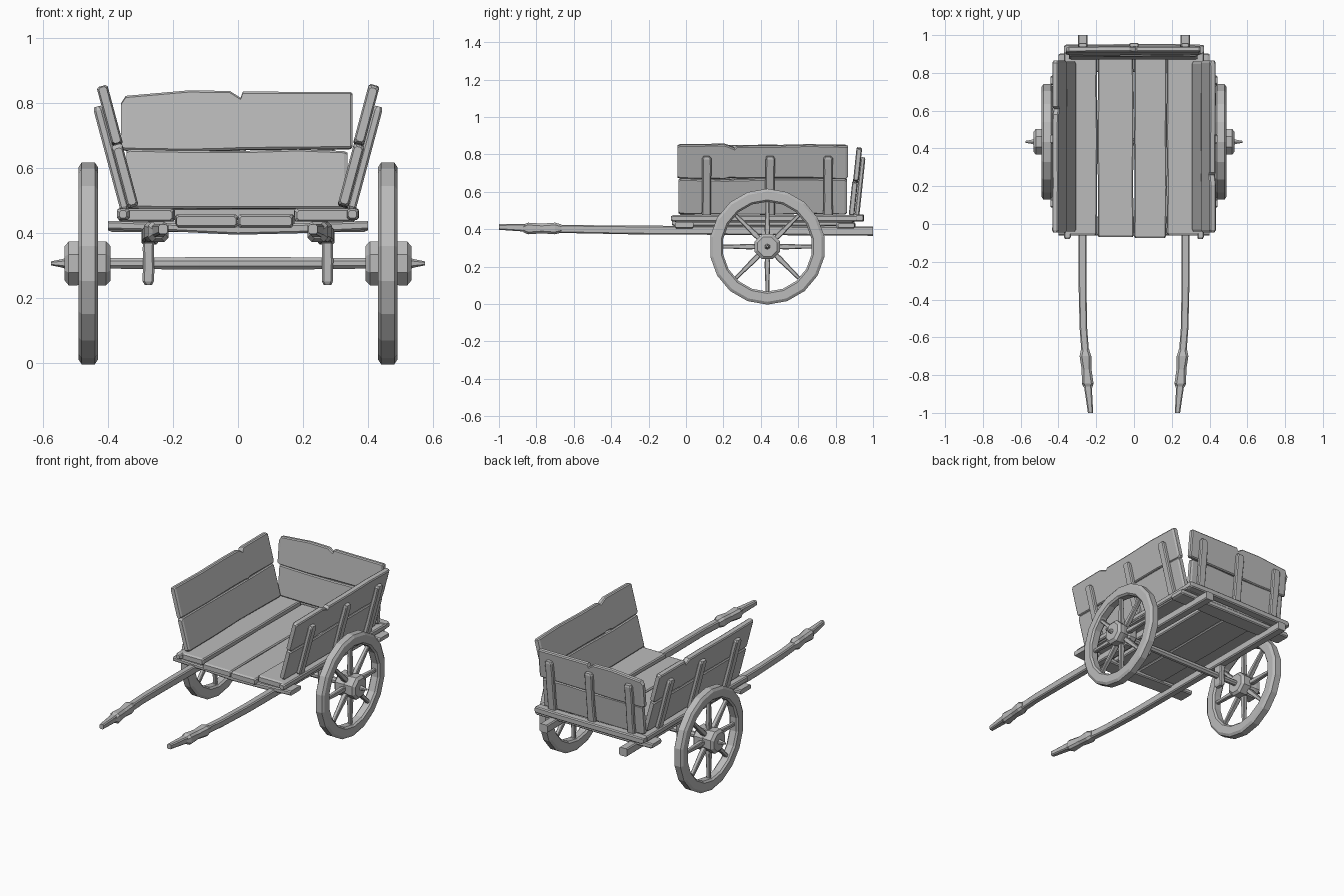
import bpy, bmesh, math, random
from mathutils import Vector, Matrix

random.seed(4)
cube = bpy.data.objects.get("Cube")
if cube:
    bpy.data.objects.remove(cube)

wood = bpy.data.materials.new("weathered_grey_wood")
wood.use_nodes = True
GREY = (0.5, 0.5, 0.5, 1)
wood.diffuse_color = GREY
wood.node_tree.nodes["Principled BSDF"].inputs["Base Color"].default_value = GREY

X, Y, Z = Vector((1, 0, 0)), Vector((0, 1, 0)), Vector((0, 0, 1))


def finish(name, bm):
    bmesh.ops.recalc_face_normals(bm, faces=bm.faces)
    mesh = bpy.data.meshes.new(name)
    bm.to_mesh(mesh)
    bm.free()
    mesh.materials.append(wood)
    obj = bpy.data.objects.new(name, mesh)
    bpy.context.collection.objects.link(obj)
    return obj


def skin(name, rings, caps=True, loop=False):
    """Join rings of points into one flat-faced surface."""
    bm = bmesh.new()
    rows = [[bm.verts.new(p) for p in ring] for ring in rings]
    n = len(rows[0])
    pairs = list(zip(rows, rows[1:])) + ([(rows[-1], rows[0])] if loop else [])
    for a, b in pairs:
        for i in range(n):
            j = (i + 1) % n
            bm.faces.new((a[i], a[j], b[j], b[i]))
    if caps and not loop:
        bm.faces.new(rows[0])
        bm.faces.new(rows[-1])
    return finish(name, bm)


def rect(u0, u1, v0, v1, c):
    """Rectangle with chamfered corners."""
    return [(u0 + c, v0), (u1 - c, v0), (u1, v0 + c), (u1, v1 - c),
            (u1 - c, v1), (u0 + c, v1), (u0, v1 - c), (u0, v0 + c)]


def beam(name, origin, axes, sections, chamfer=0.006):
    """Loft chamfered rectangles; each section is (t, u0, u1, v0, v1)."""
    o = Vector(origin)
    t_ax, u_ax, v_ax = axes
    return skin(name, [[o + t_ax * t + u_ax * u + v_ax * v for u, v in rect(*s, chamfer)]
                       for t, *s in sections])


def plank(name, origin, axes, length, width, thick, wobble=0.004, notch=None, chamfer=0.006):
    """Hand-cut board: wavering edges, softened ends, optional split in its upper edge."""
    h, w, d = length / 2, width / 2, thick / 2
    ts = [-h, -h + 0.012, -h * 0.45, h * 0.1, h * 0.55, h - 0.012, h]
    if notch is not None:
        ts = sorted(ts + [notch - 0.03, notch, notch + 0.012])
    rows = []
    for t in ts:
        end = 0.006 if abs(t) == h else 0
        cut = 0.022 if t == notch else 0
        a, b = (random.uniform(-wobble, wobble) for _ in range(2))
        e = min(end, d * 0.3)
        rows.append((t, -w + end + a, w - end - cut + b, -d + e, d - e))
    return beam(name, origin, axes, rows, min(chamfer, d * 0.5))


def lathe(name, centre, profile, sides, closed=False):
    """Spin (x, radius) points around the x axis."""
    rings = []
    for x, r in profile:
        ring = []
        for i in range(sides):
            a = math.tau * (i + 0.5) / sides
            ring.append(Vector(centre) + Vector((x, r * math.cos(a), r * math.sin(a))))
        rings.append(ring)
    return skin(name, rings, loop=closed)


# Floor boards, the inner ones sagging a little
for i, (x0, x1, z, front) in enumerate([(-0.365, -0.195, 0.455, -0.06), (-0.193, -0.003, 0.437, -0.07),
                                        (0, 0.172, 0.437, -0.075), (0.175, 0.36, 0.455, -0.06)]):
    plank(f"floor_board_{i}", ((x0 + x1) / 2, (front + 0.9) / 2, z), (Y, X, Z),
          0.9 - front, x1 - x0, 0.04, 0.003)

# Frame under the floor
beam("front_crossbeam", (0, -0.01, 0), (X, Y, Z),
     [(-0.4, -0.05, 0.05, 0.41, 0.438), (-0.2, -0.05, 0.05, 0.405, 0.43),
      (0, -0.05, 0.05, 0.395, 0.425), (0.2, -0.05, 0.05, 0.4, 0.43), (0.4, -0.05, 0.05, 0.41, 0.438)])
plank("rear_crossbeam", (0, 0.855, 0.42), (X, Y, Z), 0.8, 0.1, 0.032, 0.003)
plank("rear_rail", (0, 0.925, 0.46), (X, Y, Z), 0.74, 0.05, 0.038, 0.003)

# Tailboard, leaning back
lean = math.radians(6)
up_b, out_b = Vector((0, math.sin(lean), math.cos(lean))), Vector((0, math.cos(lean), -math.sin(lean)))
tail = Vector((0, 0.885, 0.475))
plank("tailboard_lower", tail + up_b * 0.09 + X * -0.003, (X, up_b, out_b), 0.68, 0.18, 0.03, 0.003)
beam("tailboard_upper", tail + out_b * 0.004, (X, up_b, out_b),
     [(-0.36, 0.185, 0.325, -0.01, 0.01), (-0.345, 0.18, 0.348, -0.015, 0.015),
      (-0.15, 0.177, 0.365, -0.015, 0.015), (-0.025, 0.18, 0.363, -0.015, 0.015),
      (0.008, 0.182, 0.342, -0.015, 0.015), (0.015, 0.182, 0.361, -0.015, 0.015),
      (0.345, 0.185, 0.36, -0.015, 0.015), (0.352, 0.19, 0.355, -0.01, 0.01)])
for i, x in enumerate((-0.27, 0, 0.27)):
    plank(f"tailboard_strut_{i}", tail + X * x + up_b * 0.155 + out_b * 0.029,
          (up_b, X, out_b), 0.32, 0.05, 0.026, 0.002)

for s, side in ((1, "left"), (-1, "right")):
    # Flared side boards and their struts
    flare = math.radians(15)
    up = Vector((s * math.sin(flare), 0, math.cos(flare)))
    out = Vector((s * math.cos(flare), 0, -math.sin(flare)))
    foot = Vector((s * 0.322, 0.41, 0.482))
    plank(f"{side}_side_lower", foot + up * 0.097, (Y, up, out), 0.9, 0.194, 0.034)
    plank(f"{side}_side_upper", foot + up * 0.289 - out * 0.003, (Y, up, out), 0.91, 0.184, 0.034,
          0.005, -0.15 if s > 0 else 0.2)
    for i, y in enumerate((0.11, 0.45, 0.76)):
        plank(f"{side}_side_strut_{i}", foot + Y * (y - 0.41) + up * 0.16 + out * 0.027,
              (up, Y, out), 0.33, 0.05, 0.028, 0.002)
    plank(f"{side}_floor_rail", (s * 0.352, 0.42, 0.458), (Y, X, Z), 1.0, 0.036, 0.034, 0.002)

    # Pulling shaft: curved path of (y, x, z, half width, half height)
    path = [(-1, 0.23, 0.412, 0.014, 0.015), (-0.87, 0.243, 0.408, 0.02, 0.02),
            (-0.68, 0.258, 0.402, 0.02, 0.022), (-0.55, 0.268, 0.4, 0.02, 0.022),
            (-0.3, 0.273, 0.396, 0.021, 0.023), (0.2, 0.272, 0.394, 0.023, 0.024),
            (1, 0.271, 0.39, 0.026, 0.025)]
    beam(f"{side}_shaft", (0, 0, 0), (Y, X, Z),
         [(y, s * x - w, s * x + w, z - h, z + h) for y, x, z, w, h in path])
    grip = [(-0.87, 0.243, 0.02), (-0.845, 0.245, 0.031), (-0.77, 0.251, 0.026),
            (-0.7, 0.257, 0.031), (-0.665, 0.259, 0.022)]
    beam(f"{side}_grip", (0, 0, 0.404), (Y, X, Z),
         [(y, s * x - w, s * x + w, -w, w) for y, x, w in grip], 0.012)
    plank(f"{side}_axle_bracket", (s * 0.275, 0.435, 0.31), (Z, X, Y), 0.14, 0.034, 0.06, 0.001)

    # Wheel
    hub = Vector((s * 0.46, 0.435, 0.307))
    lathe(f"{side}_wheel_rim", hub, [(-0.03, 0.295), (-0.02, 0.31), (0.02, 0.31), (0.03, 0.295),
                                     (0.03, 0.25), (0.02, 0.24), (-0.02, 0.24), (-0.03, 0.25)], 18, True)
    lathe(f"{side}_wheel_hub", hub, [(s * x, r) for x, r in
                                     ((-0.068, 0.058), (-0.055, 0.073), (-0.01, 0.073), (0.0, 0.066),
                                      (0.035, 0.073), (0.06, 0.073), (0.073, 0.056))], 8)
    lathe(f"{side}_axle_pin", hub, [(s * 0.07, 0.016), (s * 0.085, 0.012), (s * 0.115, 0.006)], 6)
    for i in range(8):
        a = math.tau * i / 8
        ray = Vector((0, math.cos(a), math.sin(a)))
        beam(f"{side}_spoke_{i}", hub, (ray, X, ray.cross(X)),
             [(0.05, -0.014, 0.014, -0.011, 0.011), (0.09, -0.014, 0.014, -0.015, 0.015),
              (0.19, -0.012, 0.012, -0.011, 0.011), (0.25, -0.011, 0.011, -0.01, 0.01)], 0.004)

# Axle
lathe("axle", (0, 0.435, 0.307), [(-0.42, 0.017), (-0.12, 0.021), (0.12, 0.021), (0.42, 0.017)], 8)
